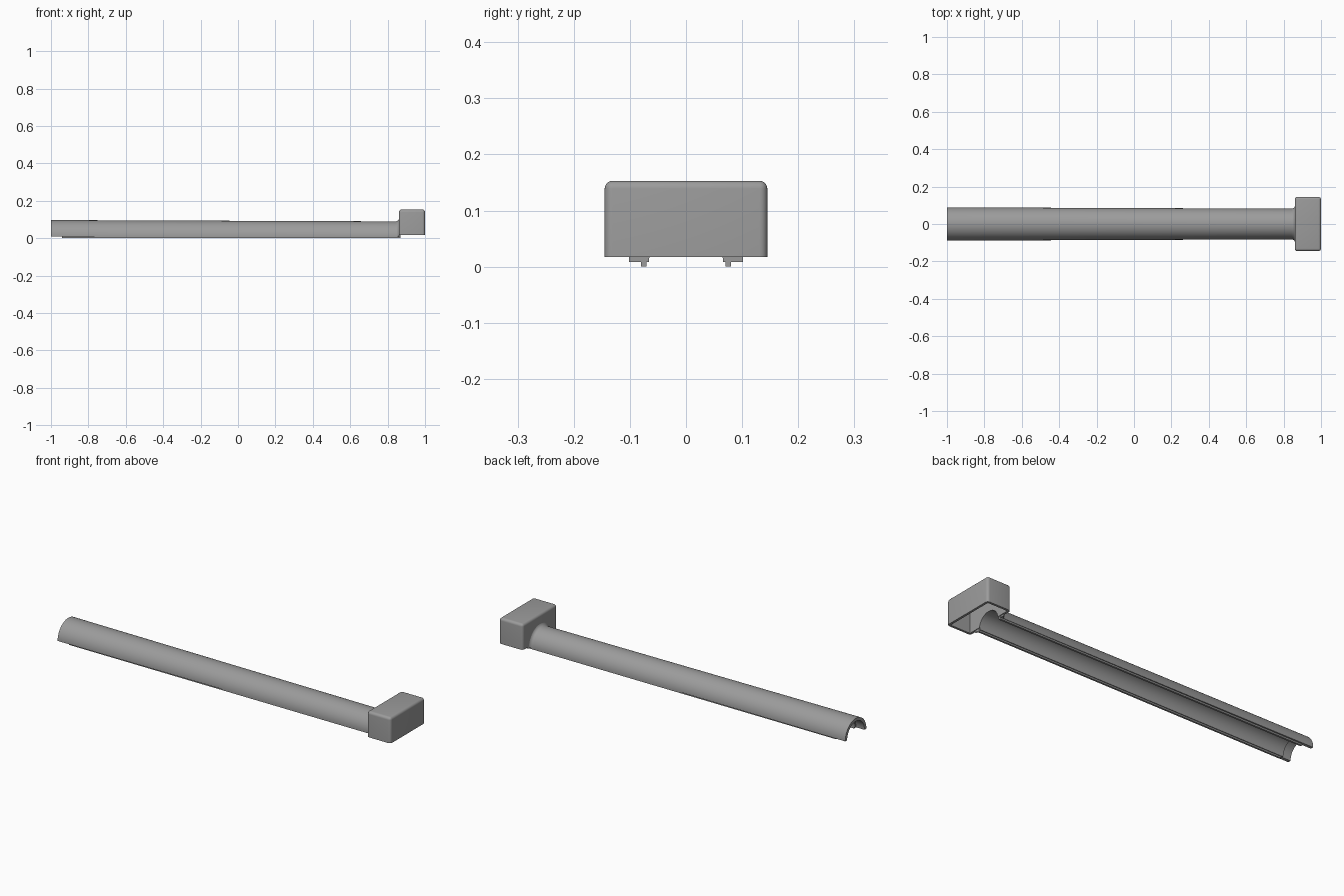
import bpy, bmesh, math

if "Cube" in bpy.data.objects:
    bpy.data.objects.remove(bpy.data.objects["Cube"])

grey = bpy.data.materials.new("plain_grey")
grey.diffuse_color = (0.33, 0.33, 0.33, 1)
grey.use_nodes = True
grey.node_tree.nodes["Principled BSDF"].inputs["Base Color"].default_value = grey.diffuse_color
AXIS_Z = 0.008      # height of the tube axis
INNER = 0.066       # bore radius


def finish(name, bm, smooth=True):
    bmesh.ops.recalc_face_normals(bm, faces=bm.faces[:])
    mesh = bpy.data.meshes.new(name)
    bm.to_mesh(mesh)
    bm.free()
    obj = bpy.data.objects.new(name, mesh)
    bpy.context.collection.objects.link(obj)
    mesh.materials.append(grey)
    bpy.ops.object.select_all(action='DESELECT')
    obj.select_set(True)
    bpy.context.view_layer.objects.active = obj
    if smooth:
        bpy.ops.object.shade_smooth_by_angle(angle=math.radians(35))
    return obj


def block(x0, x1, y0, y1, z0, z1):
    bm = bmesh.new()
    bmesh.ops.create_cube(bm, size=1)
    for v in bm.verts:
        v.co = ((x0 + x1) / 2 + v.co.x * (x1 - x0),
                (y0 + y1) / 2 + v.co.y * (y1 - y0),
                (z0 + z1) / 2 + v.co.z * (z1 - z0))
    return bm


def half_ring(profile, steps=40):
    """Sweep a closed (x, radius) profile over the upper half turn."""
    bm = bmesh.new()
    rows = []
    for i in range(steps + 1):
        a = math.pi * i / steps
        rows.append([bm.verts.new((x, r * math.cos(a), AXIS_Z + r * math.sin(a)))
                     for x, r in profile])
    n = len(profile)
    for a, b in zip(rows, rows[1:]):
        for j in range(n):
            k = (j + 1) % n
            bm.faces.new((a[j], a[k], b[k], b[j]))
    bm.faces.new(rows[0])
    bm.faces.new(rows[-1])
    return bm


# Half tube: slight taper, flared root at the head, widened bore at the open end
flare = [(0.862 - 0.02 * math.cos(t), 0.102 - 0.02 * math.sin(t))
         for t in (math.pi / 2 * (1 - i / 6) for i in range(7))]
flare = [(0.842 + 0.02 * math.sin(i * math.pi / 12),
          0.102 - 0.02 * math.cos(i * math.pi / 12)) for i in range(7)]
profile = [(-1, 0.073), (-1, 0.089)] + flare + [
    (0.868, 0.102), (0.868, INNER), (-0.95, INNER), (-0.95, 0.073)]
finish("half_tube", half_ring(profile))

# Locating lips under both tube rims
for side, name in ((1, "back_lip"), (-1, "front_lip")):
    bm = block(-0.94, 0.87, 0.07, 0.08, 0, 0.016)
    for v in bm.verts:
        v.co.y *= side
    finish(name, bm, False)

# Hollow head: rounded upright and top edges, open underneath
bm = block(0.86, 1.0, -0.145, 0.145, 0.017, 0.153)
edges = [e for e in bm.edges if max(v.co.z for v in e.verts) > 0.1]
bmesh.ops.bevel(bm, geom=edges, offset=0.014, segments=5, profile=0.5,
                affect='EDGES', clamp_overlap=True)
head = finish("head_box", bm, False)

# Cutters for the cavity and the tube opening
cavity = finish("cavity_cutter", block(0.872, 0.988, -0.133, 0.133, -0.05, 0.141), False)
bore = finish("bore_cutter", half_ring(
    [(0.85, 0.0001), (0.85, INNER), (0.88, INNER), (0.88, 0.0001)]), False)
for cutter in (cavity, bore):
    mod = head.modifiers.new("cut", 'BOOLEAN')
    mod.operation = 'DIFFERENCE'
    mod.solver = 'EXACT'
    mod.object = cutter
    bpy.context.view_layer.objects.active = head
    bpy.ops.object.modifier_apply(modifier=mod.name)
    bpy.data.objects.remove(cutter)
bpy.ops.object.select_all(action='DESELECT')
head.select_set(True)
bpy.ops.object.shade_smooth_by_angle(angle=math.radians(35))
